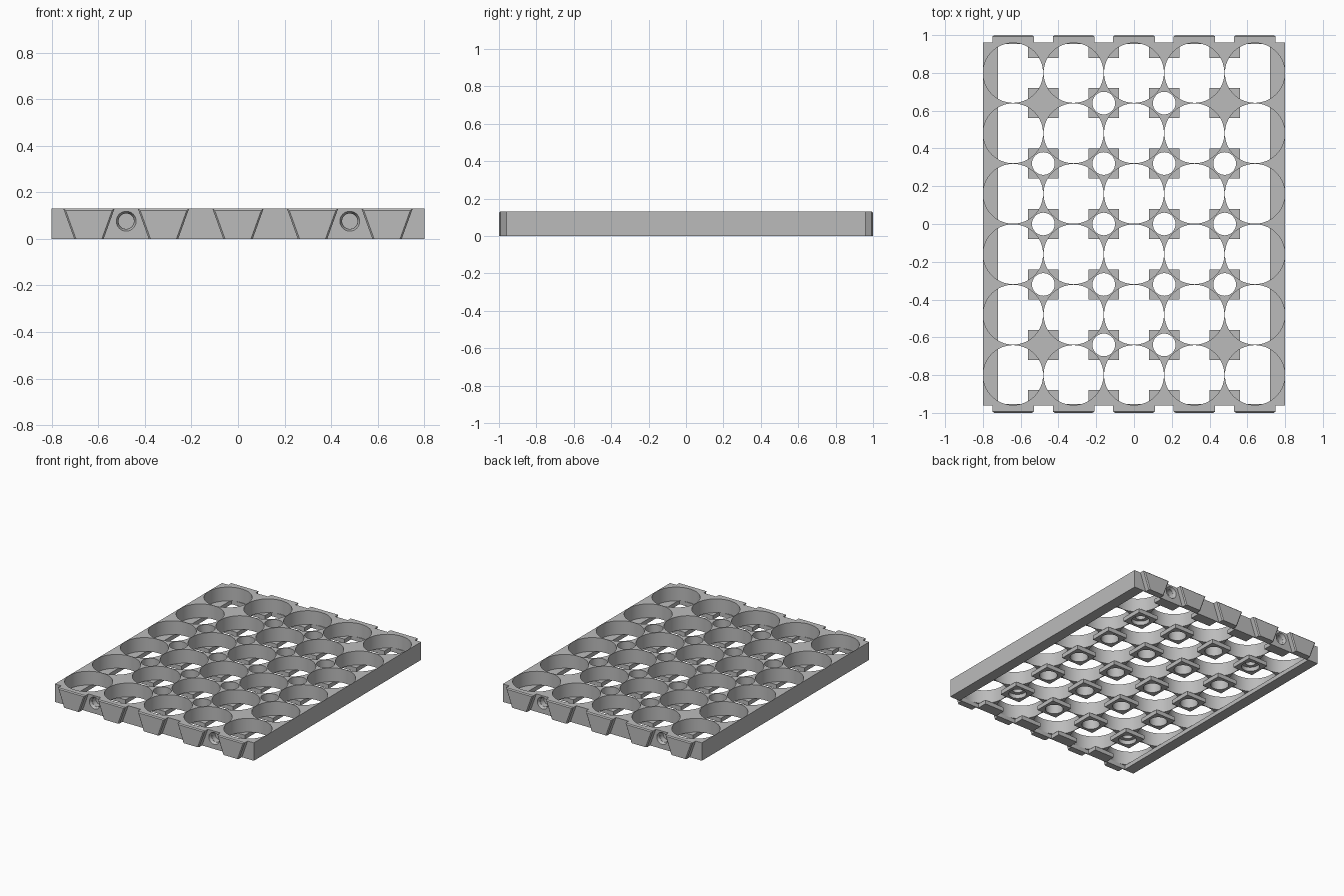
import bpy, bmesh, math
from mathutils import Matrix

cube = bpy.data.objects.get("Cube")
if cube:
    bpy.data.objects.remove(cube, do_unlink=True)

PITCH, CELL_R, BORE_R, POST = 0.32, 0.1585, 0.06, 0.08
HALF_X, HALF_Y, TOP, LEDGE = 0.8, 0.96, 0.13, 0.03
cells = [((i - 2) * PITCH, (j - 2.5) * PITCH) for i in range(5) for j in range(6)]
joints = [((i - 1.5) * PITCH, (j - 2) * PITCH) for i in range(4) for j in range(5)]
blind = [(x, y) for x, y in joints if abs(x) > 0.4 and abs(y) > 0.6]
bores = [p for p in joints if p not in blind]

grey = bpy.data.materials.new("plain grey")
grey.use_nodes = True
grey.diffuse_color = (0.5, 0.5, 0.5, 1)
grey.node_tree.nodes["Principled BSDF"].inputs["Base Color"].default_value = (0.5, 0.5, 0.5, 1)


def add_mesh(name, bm):
    bmesh.ops.recalc_face_normals(bm, faces=bm.faces)
    mesh = bpy.data.meshes.new(name)
    bm.to_mesh(mesh)
    bm.free()
    mesh.materials.append(grey)
    obj = bpy.data.objects.new(name, mesh)
    bpy.context.collection.objects.link(obj)
    return obj


def circle(x, y, r, n):
    return [(x + r * math.cos(2 * math.pi * k / n), y + r * math.sin(2 * math.pi * k / n))
            for k in range(n)]


def rect(x0, x1, y0, y1):
    return [(x0, y0), (x1, y0), (x1, y1), (x0, y1)]


def plate(name, loops, z0, z1):
    """Filled flat outline with holes, extruded from z0 to z1."""
    curve = bpy.data.curves.new(name, "CURVE")
    curve.dimensions, curve.fill_mode = "2D", "BOTH"
    curve.extrude = (z1 - z0) / 2
    for pts in loops:
        s = curve.splines.new("POLY")
        s.points.add(len(pts) - 1)
        for p, (x, y) in zip(s.points, pts):
            p.co = (x, y, 0, 1)
        s.use_cyclic_u = True
    temp = bpy.data.objects.new(name + " outline", curve)
    bpy.context.collection.objects.link(temp)
    bpy.context.view_layer.update()
    mesh = temp.evaluated_get(bpy.context.evaluated_depsgraph_get()).to_mesh()
    bm = bmesh.new()
    bm.from_mesh(mesh)
    bpy.data.objects.remove(temp, do_unlink=True)
    bpy.data.curves.remove(curve)
    bmesh.ops.remove_doubles(bm, verts=bm.verts, dist=1e-5)
    bmesh.ops.translate(bm, verts=bm.verts, vec=(0, 0, (z0 + z1) / 2))
    return add_mesh(name, bm)


def add_cone(bm, base, r1, r2, depth, turn):
    """Cone from base point along its turned z axis."""
    m = Matrix.Translation(base) @ turn @ Matrix.Translation((0, 0, depth / 2))
    bmesh.ops.create_cone(bm, cap_ends=True, segments=32, radius1=r1, radius2=r2,
                          depth=depth, matrix=m)


# Main tray: block with cell sockets and through bores
tray = plate("socket_tray", [rect(-HALF_X, HALF_X, -HALF_Y, HALF_Y)]
             + [circle(x, y, CELL_R, 64) for x, y in cells]
             + [circle(x, y, BORE_R, 32) for x, y in bores], LEDGE, TOP)

# Countersunk end holes and blind screw holes underneath
sunk, drill = bmesh.new(), bmesh.new()
for side in (-1, 1):
    for x in (-1.5 * PITCH, 1.5 * PITCH):
        turn = Matrix.Rotation(side * math.pi / 2, 4, "X")
        add_cone(sunk, (x, side * 0.97, 0.076), 0.047, 0.034, 0.03, turn)
        add_cone(drill, (x, side * 0.95, 0.076), 0.033, 0.033, 0.05, turn)
for x, y in blind:
    add_cone(drill, (x, y, 0.01), 0.035, 0.035, 0.08, Matrix.Identity(4))
for name, bm in (("countersink_cutter", sunk), ("drill_cutter", drill)):
    cutter = add_mesh(name, bm)
    cutter.hide_render = True
    cutter.hide_set(True)
    mod = tray.modifiers.new(name, "BOOLEAN")
    mod.operation, mod.solver, mod.object = "DIFFERENCE", "EXACT", cutter
bpy.context.view_layer.objects.active = tray
for name in [m.name for m in tray.modifiers]:
    bpy.ops.object.modifier_apply(modifier=name)
for name in ("countersink_cutter", "drill_cutter"):
    bpy.data.objects.remove(bpy.data.objects[name], do_unlink=True)

# Square feet under each junction, which also hold the cells up
for x, y in joints:
    plate("square_foot", [rect(x - POST, x + POST, y - POST, y + POST),
                          circle(x, y, BORE_R, 32)], 0, LEDGE)

# Rails along both long sides, thin end strips and half feet at both ends
for side in (-1, 1):
    xs = sorted((side * 0.72, side * HALF_X))
    plate("side_rail", [rect(*xs, -HALF_Y, HALF_Y)], 0, LEDGE)
    ys = sorted((side * 0.953, side * HALF_Y))
    plate("end_strip", [rect(-0.72, 0.72, *ys)], 0, LEDGE)
    ys = sorted((side * 0.88, side * 0.953))
    for i in range(4):
        x = (i - 1.5) * PITCH
        plate("half_foot", [rect(x - POST, x + POST, *ys)], 0, LEDGE)

# Tapered tabs on both ends, chamfered around the outer face
for side in (-1, 1):
    for i in range(5):
        x = (i - 2) * PITCH
        bm = bmesh.new()
        profile = [(-0.063, 0), (0.063, 0), (0.11, TOP), (-0.11, TOP)]
        rings = [[bm.verts.new((x + px, side * y, z)) for px, z in profile]
                 for y in (0.9595, 1.0)]
        bm.faces.new(rings[0])
        outer = bm.faces.new(rings[1])
        for k in range(4):
            n = (k + 1) % 4
            bm.faces.new((rings[0][k], rings[0][n], rings[1][n], rings[1][k]))
        edges = [e for e in outer.edges if max(v.co.z for v in e.verts) > 0]
        bmesh.ops.bevel(bm, geom=edges, offset=0.007, segments=1, affect="EDGES")
        add_mesh("end_tab", bm)

# Smooth round walls, keep the corners sharp
bpy.ops.object.select_all(action="DESELECT")
for obj in bpy.data.objects:
    if obj.type == "MESH" and grey.name in obj.data.materials:
        obj.select_set(True)
bpy.context.view_layer.objects.active = tray
bpy.ops.object.shade_smooth_by_angle(angle=math.radians(30))
